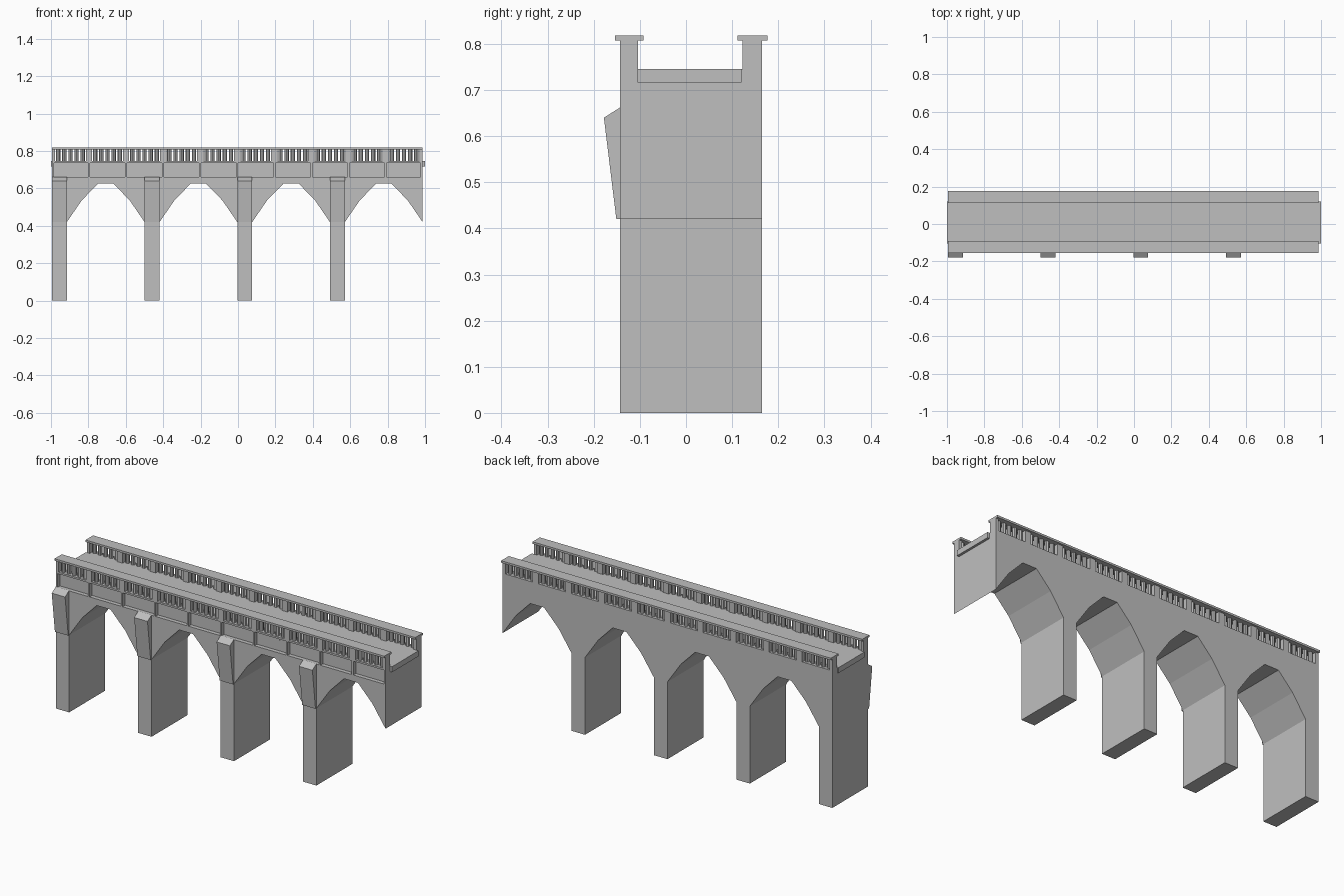
import bpy
import bmesh
from math import pi

cube = bpy.data.objects.get("Cube")
if cube:
    bpy.data.objects.remove(cube, do_unlink=True)

stone = bpy.data.materials.new("grey_stone")
stone.use_nodes = True
colour = (0.52, 0.52, 0.52, 1)
stone.diffuse_color = colour
stone.node_tree.nodes["Principled BSDF"].inputs["Base Color"].default_value = colour

LEFT, RIGHT = -0.995, 0.987
FRONT, BACK = -0.143, 0.165
PITCH, PIER = 0.4955, 0.08
SPRING, CROWN, LEDGE, KERB, RAIL = 0.42, 0.625, 0.66, 0.745, 0.807
RECESS = FRONT + 0.022


def finish(name, bm):
    bmesh.ops.recalc_face_normals(bm, faces=bm.faces)
    mesh = bpy.data.meshes.new(name)
    bm.to_mesh(mesh)
    bm.free()
    mesh.materials.append(stone)
    obj = bpy.data.objects.new(name, mesh)
    bpy.context.collection.objects.link(obj)
    return obj


def prism(name, points, offset):
    """Extrude a flat outline by an offset vector."""
    bm = bmesh.new()
    face = bm.faces.new([bm.verts.new(p) for p in points])
    new = bmesh.ops.extrude_face_region(bm, geom=[face])["geom"]
    verts = [v for v in new if isinstance(v, bmesh.types.BMVert)]
    bmesh.ops.translate(bm, verts=verts, vec=offset)
    return finish(name, bm)


def box(name, x0, x1, y0, y1, z0, z1):
    corners = [(x0, y0, z0), (x1, y0, z0), (x1, y1, z0), (x0, y1, z0)]
    return prism(name, corners, (0, 0, z1 - z0))


def arcade(name, y0, y1, top):
    """Row of piers and faceted arches under a straight top."""
    haunches = [(0, SPRING), (0.19, 0.535), (0.4, CROWN),
                (0.6, CROWN), (0.81, 0.535), (1, SPRING)]
    outline = [(LEFT, top)]
    for i in range(4):
        x = LEFT + i * PITCH
        span = min(x + PITCH, RIGHT) - x - PIER
        outline += [(x, 0), (x + PIER, 0)]
        outline += [(x + PIER + u * span, z) for u, z in haunches]
    outline.append((RIGHT, top))
    return prism(name, [(x, y0, z) for x, z in outline], (0, y1 - y0, 0))


# Arched body, with a thinner front skin that stops at the ledge
arcade("arcade_body", RECESS, BACK, 0.718)
arcade("arcade_front_skin", FRONT, RECESS, LEDGE)

# Sloped buttress heads on the front of each pier
for i in range(4):
    profile = [(FRONT, SPRING), (-0.151, SPRING), (-0.178, 0.64), (FRONT, 0.662)]
    x = LEFT + i * PITCH
    prism(f"buttress_{i + 1}", [(x, y, z) for y, z in profile], (PIER, 0, 0))

# Road deck
box("deck", -1, 1, -0.105, 0.12, 0.716, 0.746)

# Kerbs and the front string course
box("front_kerb", LEFT, RIGHT, RECESS, -0.104, 0.718, KERB)
box("front_string_course", LEFT, RIGHT, FRONT, RECESS, 0.735, KERB)
box("back_kerb", LEFT, RIGHT, 0.12, BACK, 0.718, KERB)

# Thin ribs between the recessed front panels
BAYS = 10
BAY = (RIGHT - LEFT) / BAYS
for i in range(BAYS + 1):
    x = min(max(LEFT + i * BAY - 0.005, LEFT), RIGHT - 0.01)
    box(f"panel_rib_{i + 1}", x, x + 0.01, FRONT, RECESS, LEDGE, 0.735)

# Balustrades: posts at bay ends, five balusters per bay, flat coping
POST, COUNT = 0.034, 5
for side, y0, y1 in (("front", FRONT, -0.104), ("back", 0.123, BACK)):
    for i in range(BAYS + 1):
        x = LEFT + i * BAY
        box(f"{side}_post_{i + 1}", max(x - POST / 2, LEFT),
            min(x + POST / 2, RIGHT), y0, y1, KERB, RAIL)
    bm = bmesh.new()
    step = (BAY - POST) / COUNT
    for i in range(BAYS):
        for k in range(COUNT):
            made = bmesh.ops.create_cone(
                bm, cap_ends=True, segments=8, radius1=0.0115, radius2=0.0115,
                depth=RAIL - KERB)
            x = LEFT + i * BAY + POST / 2 + (k + 0.5) * step
            bmesh.ops.translate(bm, verts=made["verts"],
                                vec=(x, (y0 + y1) / 2, (KERB + RAIL) / 2))
    finish(f"{side}_balusters", bm)
    box(f"{side}_coping", LEFT, RIGHT, y0 - 0.011, y1 + 0.012, RAIL, 0.818)
